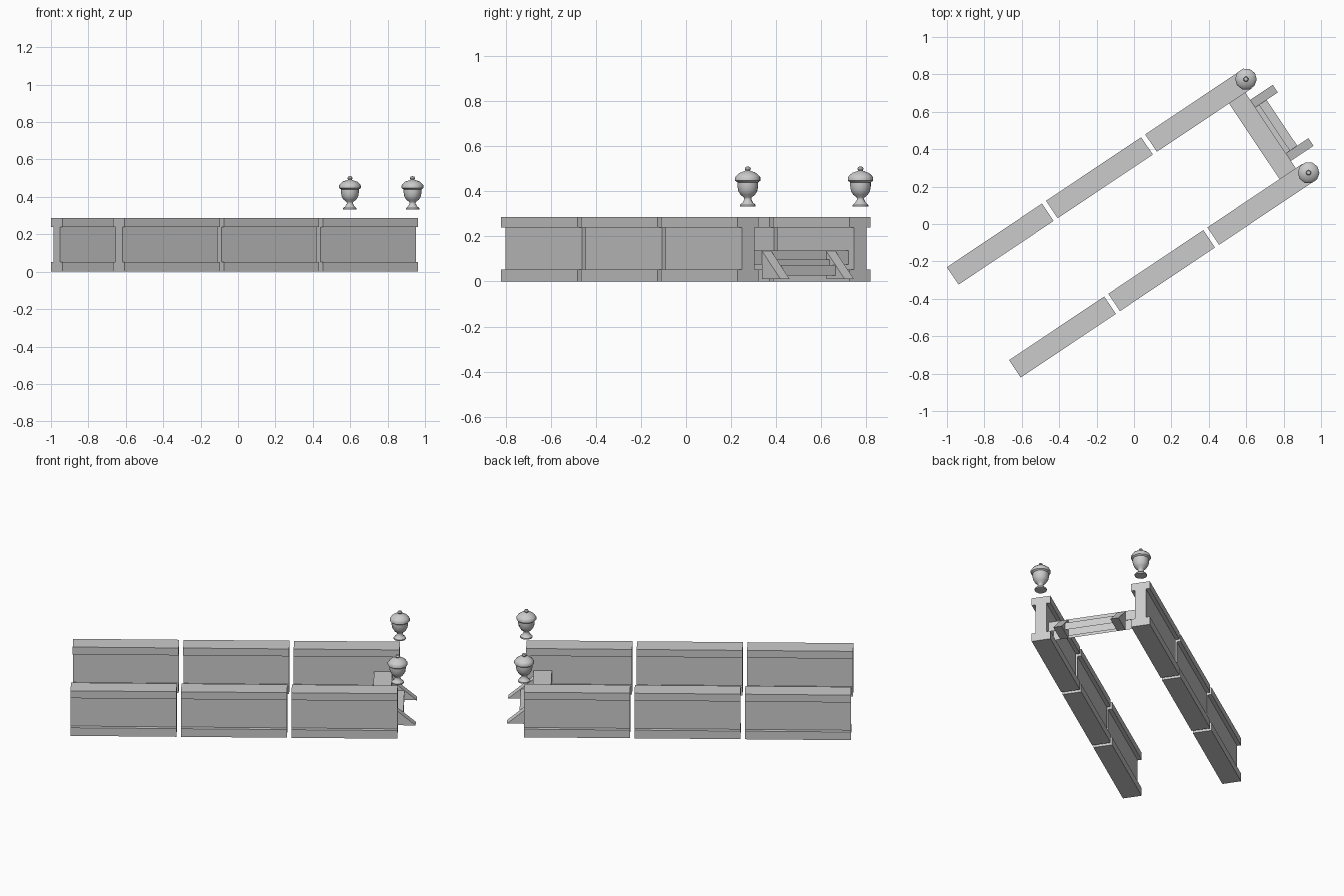
import bpy, bmesh, math
from mathutils import Matrix

if "Cube" in bpy.data.objects:
    bpy.data.objects.remove(bpy.data.objects["Cube"])

# Local frame: x runs along the rails, y across them; then turned and placed
ANGLE = math.radians(33.8)
PLACE = Matrix.Translation((-0.803, -0.526, 0)) @ Matrix.Rotation(ANGLE, 4, 'Z')

stone = bpy.data.materials.new("grey_stone")
stone.diffuse_color = (0.6, 0.6, 0.6, 1)
stone.use_nodes = True
stone.node_tree.nodes["Principled BSDF"].inputs["Base Color"].default_value = stone.diffuse_color


def finish(name, bm):
    bmesh.ops.recalc_face_normals(bm, faces=bm.faces)
    me = bpy.data.meshes.new(name)
    bm.to_mesh(me)
    bm.free()
    me.materials.append(stone)
    ob = bpy.data.objects.new(name, me)
    bpy.context.collection.objects.link(ob)
    ob.matrix_world = PLACE
    return ob


def extrude(name, pts, vec):
    """Closed prism from an outline swept along vec."""
    bm = bmesh.new()
    f = bm.faces.new([bm.verts.new(p) for p in pts])
    new = bmesh.ops.extrude_face_region(bm, geom=[f])['geom']
    bmesh.ops.translate(bm, vec=vec, verts=[g for g in new if isinstance(g, bmesh.types.BMVert)])
    return finish(name, bm)


def box(name, x0, x1, y0, y1, z0, z1, open_bottom=False):
    ob = extrude(name, [(x0, y0, z0), (x1, y0, z0), (x1, y1, z0), (x0, y1, z0)], (0, 0, z1 - z0))
    if open_bottom:
        bm = bmesh.new()
        bm.from_mesh(ob.data)
        bmesh.ops.delete(bm, geom=[f for f in bm.faces if f.normal.z < -0.9], context='FACES_ONLY')
        bm.to_mesh(ob.data)
        bm.free()
    return ob


# Low walls: three I-shaped sections on each side
LENGTH, PITCH, END = 0.612, 0.638, 1.888
W, N = 0.056, 0.033
half = [(W, 0), (W, 0.052), (N, 0.052), (N, 0.24), (W, 0.24), (W, 0.287)]
outline = half + [(-y, z) for y, z in reversed(half)]
for side, label in ((-1, "near"), (1, "far")):
    for i in range(3):
        pts = [(i * PITCH, side * 0.299 + y, z) for y, z in outline]
        extrude(f"{label}_wall_section_{i + 1}", pts, (LENGTH, 0, 0))

# Urns floating above the wall ends
profile = [(0, 0.332), (0.036, 0.332), (0.036, 0.34), (0.024, 0.35), (0.016, 0.365),
           (0.018, 0.373), (0.034, 0.385), (0.044, 0.402), (0.048, 0.425), (0.048, 0.44),
           (0.058, 0.447), (0.058, 0.462), (0.052, 0.47), (0.038, 0.482), (0.02, 0.488),
           (0.01, 0.492), (0.014, 0.5), (0.01, 0.508), (0, 0.511)]
for side, label in ((-1, "near"), (1, "far")):
    bm = bmesh.new()
    verts = [bm.verts.new((r, 0, z)) for r, z in profile]
    edges = [bm.edges.new(p) for p in zip(verts, verts[1:])]
    bmesh.ops.spin(bm, geom=verts + edges, cent=(0, 0, 0), axis=(0, 0, 1),
                   angle=math.tau, steps=10, use_duplicate=False)
    bmesh.ops.remove_doubles(bm, verts=bm.verts, dist=0.0005)
    bmesh.ops.translate(bm, vec=(END, side * 0.301, 0), verts=bm.verts)
    urn = finish(f"{label}_urn", bm)
    bpy.ops.object.select_all(action='DESELECT')
    urn.select_set(True)
    bpy.context.view_layer.objects.active = urn
    bpy.ops.object.shade_smooth_by_angle(angle=math.radians(42))

# Landing slab between the walls, open underneath
box("landing_slab", 1.74, 1.845, -0.267, 0.267, 0.075, 0.137, True)

# Steps in front of the landing
box("upper_step", 1.845, 1.872, -0.148, 0.148, 0.07, 0.098, True)
box("lower_step", 1.845, 1.918, -0.148, 0.148, 0.027, 0.073, True)

# Sloped side cheeks of the steps
for y, label in ((-0.196, "near"), (0.147, "far")):
    extrude(f"{label}_step_cheek",
            [(1.845, y, 0.012), (1.99, y, 0.012), (1.845, y, 0.135)], (0, 0.049, 0))
